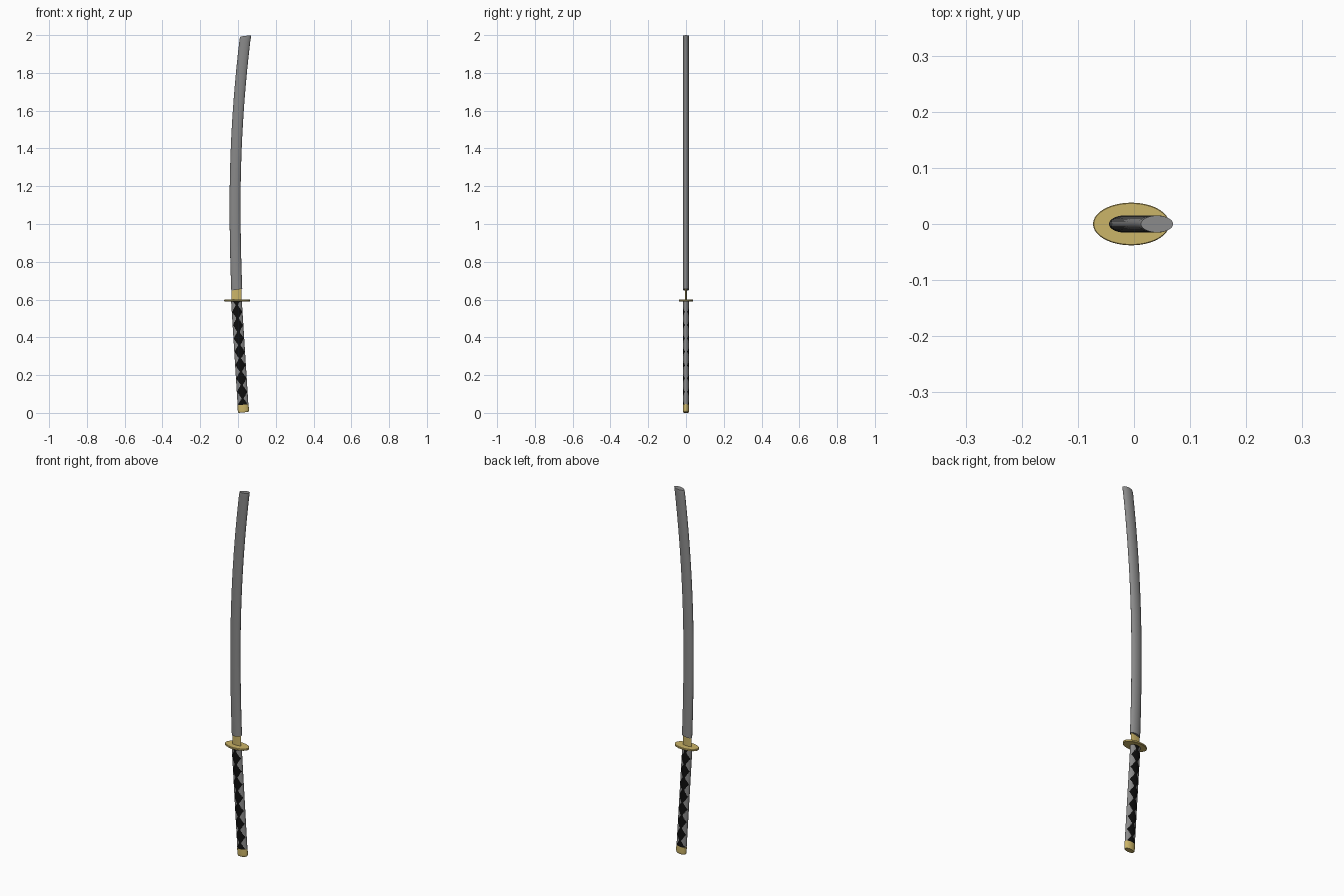
import bpy, bmesh, math

if "Cube" in bpy.data.objects:
    bpy.data.objects.remove(bpy.data.objects["Cube"])


def material(name, r, g, b):
    m = bpy.data.materials.new(name)
    m.diffuse_color = (r, g, b, 1)
    m.use_nodes = True
    m.node_tree.nodes["Principled BSDF"].inputs["Base Color"].default_value = m.diffuse_color
    return m


GREY = material("scabbard grey", 0.25, 0.25, 0.25)
GOLD = material("brass", 0.60, 0.46, 0.14)
BLACK = material("black wrap", 0.004, 0.004, 0.004)


def loft(name, rings, mats, sides=48, rule=None):
    """Skin elliptical rings (cx, cz, slope across x, rx, ry) and cap both ends."""
    bm = bmesh.new()
    loops = []
    for cx, cz, slope, rx, ry in rings:
        loop = []
        for i in range(sides):
            a = 2 * math.pi * i / sides
            dx = rx * math.cos(a)
            loop.append(bm.verts.new((cx + dx, ry * math.sin(a), cz + slope * dx)))
        loops.append(loop)
    for lo, hi in zip(loops, loops[1:]):
        for i in range(sides):
            j = (i + 1) % sides
            f = bm.faces.new((lo[i], lo[j], hi[j], hi[i]))
            if rule:
                f.material_index = rule(f.calc_center_median())
    bm.faces.new(loops[0][::-1])
    bm.faces.new(loops[-1])
    mesh = bpy.data.meshes.new(name)
    bm.to_mesh(mesh)
    bm.free()
    for m in mats:
        mesh.materials.append(m)
    ob = bpy.data.objects.new(name, mesh)
    bpy.context.collection.objects.link(ob)
    bpy.ops.object.select_all(action='DESELECT')
    ob.select_set(True)
    bpy.context.view_layer.objects.active = ob
    bpy.ops.object.shade_smooth_by_angle(angle=math.radians(35))
    return ob


# Scabbard: curved axis, tilted mouth, flat top with a softened back corner
def scabbard_x(z):
    return -0.0155 + (0.0685 if z > 1.1 else 0.045) * (z - 1.1) ** 2


rings = []
for i in range(29):
    z = 0.652 + (1.975 - 0.652) * i / 28
    rings.append((scabbard_x(z), z, 0.17 * (1 - i / 28) ** 3, 0.029, 0.0155))
rings.append((0.0395, 1.988, 0.10, 0.0295, 0.0155))
rings.append((0.0410, 1.996, 0.12, 0.0285, 0.0150))
loft("scabbard", rings, [GREY])


# Grip: straight leaning axis with a chain of black diamonds on both flats
LEAN = -0.063


def grip_x(z):
    return -0.008 + LEAN * (z - 0.59)


PITCH = 0.0705


def wrap_colour(c):
    u = abs(c.x - grip_x(c.z)) / 0.0285
    phase = ((c.z - 0.535) / PITCH + 0.5) % 1.0
    s = abs(phase - 0.5) * 2
    return 1 if u < 0.95 - 0.75 * s else 0


rows = 150
rings = []
for i in range(rows + 1):
    z = 0.038 + (0.592 - 0.038) * i / rows
    rings.append((grip_x(z), z, -LEAN * (1 - i / rows), 0.0285, 0.0165))
loft("grip", rings, [GREY, BLACK], 96, wrap_colour)

# Pommel cap with a rounded lower rim
rings = [(grip_x(z), z, 0.10, 0.0295 * k, 0.0168 * k)
         for z, k in ((0.0025, 0.84), (0.0045, 0.92), (0.009, 0.98), (0.015, 1.0), (0.043, 1.0))]
loft("pommel_cap", rings, [GOLD])

# Oval guard
rings = [(-0.005, z, 0, 0.068 - d, 0.038 - d)
         for z, d in ((0.590, 0.0015), (0.5915, 0), (0.5985, 0), (0.600, 0.0015))]
loft("guard", rings, [GOLD], 64)

# Thin blade collar between guard and scabbard
rings = [(-0.0075, z, 0, 0.0265, 0.0055) for z in (0.599, 0.656)]
loft("blade_collar", rings, [GOLD])
